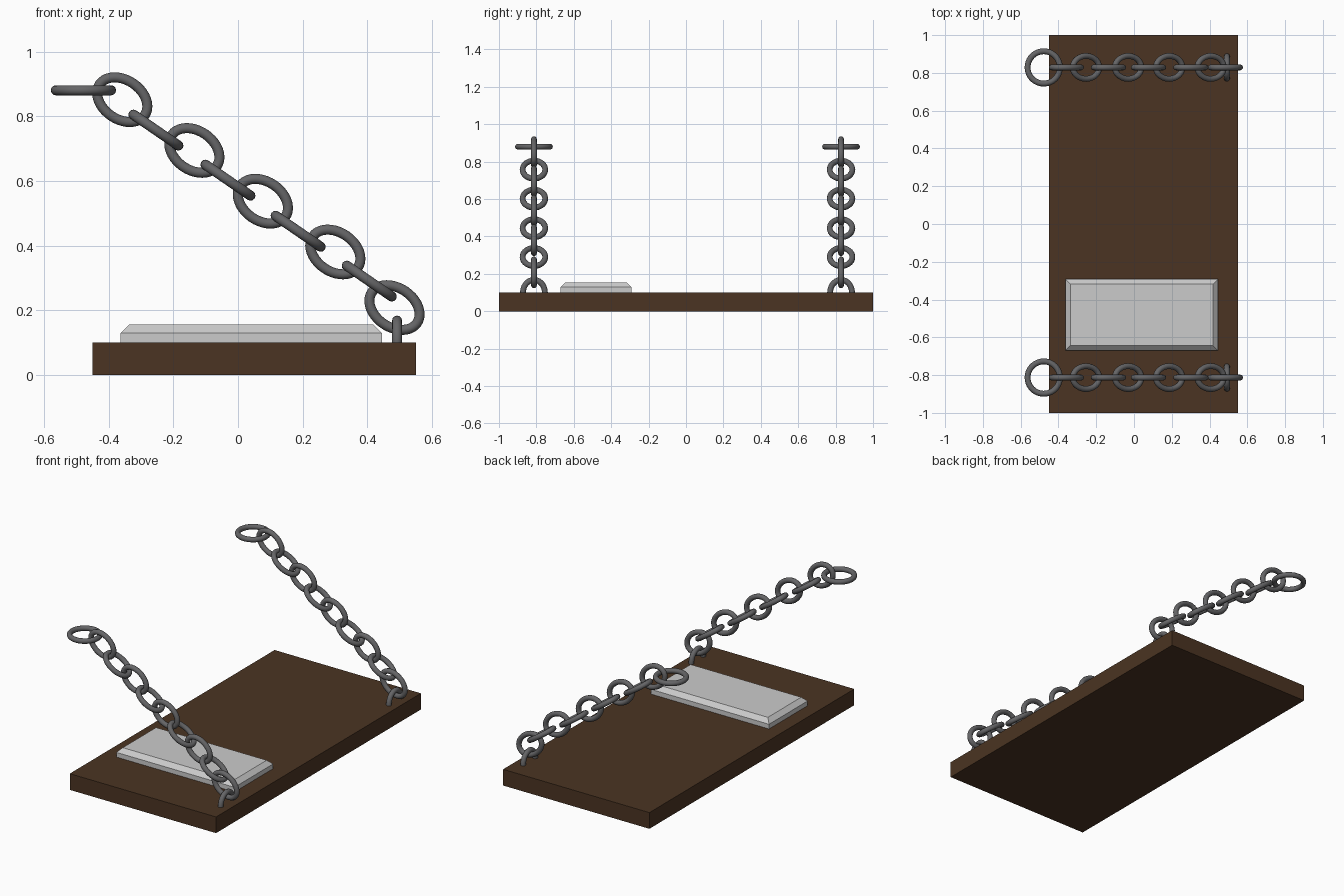
import bpy
import bmesh
from math import radians
from mathutils import Matrix

cube = bpy.data.objects.get("Cube")
if cube:
    bpy.data.objects.remove(cube, do_unlink=True)


def make_material(name, color):
    mat = bpy.data.materials.new(name)
    mat.use_nodes = True
    mat.diffuse_color = (*color, 1)
    bsdf = next(n for n in mat.node_tree.nodes if n.type == 'BSDF_PRINCIPLED')
    bsdf.inputs["Base Color"].default_value = (*color, 1)
    return mat


wood = make_material("dark brown wood", (0.07, 0.034, 0.016))
steel = make_material("dark grey steel", (0.13, 0.13, 0.135))
pale = make_material("pale grey", (0.6, 0.6, 0.6))


def box(name, low, high, mat, chamfer=0):
    """Box between two corners, with an optional chamfer round the top."""
    bm = bmesh.new()
    bmesh.ops.create_cube(bm, size=1)
    for v in bm.verts:
        v.co = [(a + b) / 2 + c * (b - a) for a, b, c in zip(low, high, v.co)]
    if chamfer:
        top = [e for e in bm.edges if all(v.co.z > high[2] - 0.001 for v in e.verts)]
        bmesh.ops.bevel(bm, geom=top, offset=chamfer, segments=1, affect='EDGES')
    mesh = bpy.data.meshes.new(name)
    bm.to_mesh(mesh)
    bm.free()
    mesh.materials.append(mat)
    obj = bpy.data.objects.new(name, mesh)
    bpy.context.collection.objects.link(obj)
    return obj


def link(name, center, long, short, turn):
    """Oval ring: outer half-lengths long and short, placed by the turn matrix."""
    tube = 0.0155
    bpy.ops.mesh.primitive_torus_add(major_segments=40, minor_segments=12,
                                     major_radius=1, minor_radius=tube)
    obj = bpy.context.object
    obj.name = obj.data.name = name
    # squash the centre line while keeping the tube round
    for v in obj.data.vertices:
        flat = v.co.xy
        spoke = flat.normalized()
        out = flat.length - 1
        normal = spoke.copy()
        normal.x *= short - tube
        normal.y *= long - tube
        normal.normalize()
        v.co.x = spoke.x * (long - tube) + normal.x * out
        v.co.y = spoke.y * (short - tube) + normal.y * out
    obj.data.transform(turn)
    obj.location = center
    obj.data.materials.append(steel)
    bpy.ops.object.shade_smooth()
    return obj


# Plank and the raised plate on it
box("board", (-0.45, -1, 0), (0.55, 1, 0.1), wood)
box("plate", (-0.363, -0.67, 0.1), (0.445, -0.292, 0.155), pale, 0.026)

# Chain: links alternate between facing the front and lying across the slope
slope = Matrix.Rotation(radians(34.5), 4, 'Y')
upright = slope @ Matrix.Rotation(radians(90), 4, 'X')
end_turn = Matrix.Rotation(radians(90), 4, 'Y')
facing = [(-0.358, 0.851), (-0.135, 0.694), (0.077, 0.537), (0.301, 0.38), (0.484, 0.208)]
across = [(-0.254, 0.757), (-0.031, 0.602), (0.186, 0.444), (0.406, 0.29)]

for side, y in (("front", -0.813), ("back", 0.829)):
    link(f"{side}_chain_top_ring", (-0.478, y, 0.88), 0.101, 0.101, Matrix.Identity(4))
    for kind, places, turn in (("upright", facing, upright), ("flat", across, slope)):
        for i, (x, z) in enumerate(places, 1):
            link(f"{side}_chain_{kind}_link_{i}", (x, y, z), 0.1, 0.076, turn)
    link(f"{side}_chain_anchor", (0.492, y, 0.1), 0.083, 0.074, end_turn)
